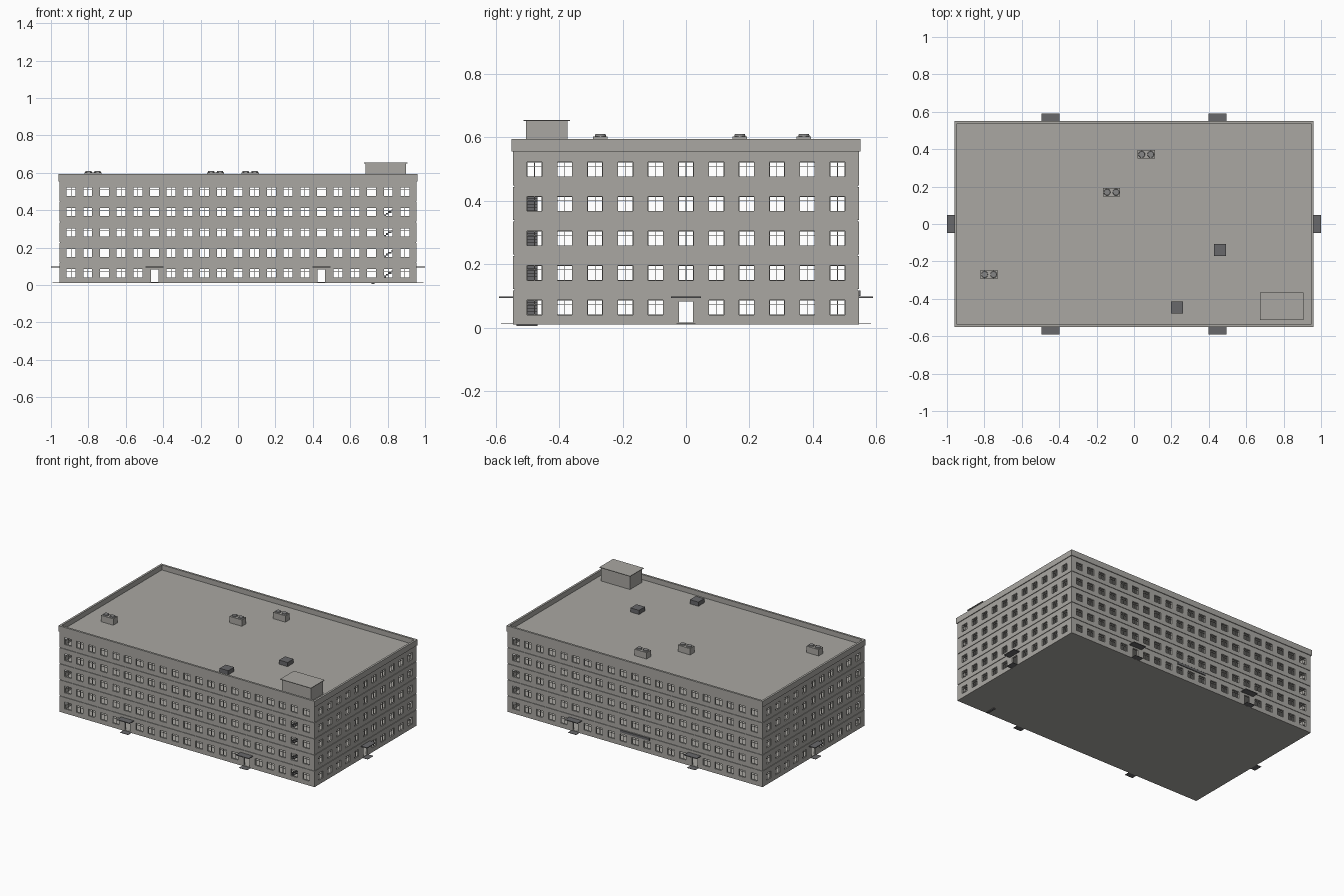
import bpy, bmesh, math
from mathutils import Matrix, Vector

cube = bpy.data.objects.get("Cube")
if cube:
    bpy.data.objects.remove(cube, do_unlink=True)


def material(name, rgb):
    m = bpy.data.materials.new(name)
    m.use_nodes = True
    m.diffuse_color = (*rgb, 1)
    m.node_tree.nodes["Principled BSDF"].inputs["Base Color"].default_value = (*rgb, 1)
    return m


CONCRETE = material("warm grey concrete", (0.40, 0.39, 0.365))
DARK = material("dark grey metal", (0.14, 0.14, 0.145))
FAN = material("fan grey", (0.24, 0.24, 0.24))

HX, HY = 0.955, 0.545            # half size of the wall block
BASE, STOREY, EAVES = 0.01, 0.109, 0.555
ROOF, PARAPET_TOP = 0.56, 0.594
FLOORS = [BASE + STOREY * i for i in range(5)]
SILL, HEAD, WALL = 0.03, 0.076, 0.012
DOOR_TOP = 0.082


def finish(name, bm, mat):
    bmesh.ops.recalc_face_normals(bm, faces=bm.faces)
    me = bpy.data.meshes.new(name)
    bm.to_mesh(me)
    bm.free()
    me.materials.append(mat)
    ob = bpy.data.objects.new(name, me)
    bpy.context.collection.objects.link(ob)
    return ob


def boxes(name, specs, mat, matrix=Matrix()):
    """One object from boxes given as (centre, size)."""
    bm = bmesh.new()
    for centre, size in specs:
        m = matrix @ Matrix.Translation(centre) @ Matrix.Diagonal((*size, 1))
        bmesh.ops.create_cube(bm, size=1, matrix=m)
    return finish(name, bm, mat)


def facade(side, angle, half, depth, cols, win_w, doors, door_w):
    """Pierced wall with grooves, window bars, porches; local -y is outward."""
    turn = Matrix.Rotation(math.radians(angle), 4, 'Z')
    pitch = half * 2 / (cols + 0.4)
    centres = [(i - (cols - 1) / 2) * pitch for i in range(cols)]
    door_x = [centres[i] for i in doors]
    xs = sorted([-half, half] + [c + s * win_w / 2 for c in centres for s in (-1, 1)]
                + [c + s * door_w / 2 for c in door_x for s in (-1, 1)])
    zs = [BASE, DOOR_TOP, EAVES]
    for f in FLOORS:
        zs += [f + SILL, f + HEAD]
        if f > BASE:
            zs += [f - 0.002, f + 0.002]
    zs.sort()

    def is_open(x, z):
        if any(abs(z - f) < 0.002 for f in FLOORS[1:]):
            return True
        level = int((z - BASE) / STOREY)
        for i, c in enumerate(centres):
            if level == 0 and i in doors:
                if abs(x - c) < door_w / 2 and z < DOOR_TOP:
                    return True
            elif abs(x - c) < win_w / 2 and SILL < z - BASE - level * STOREY < HEAD:
                return True
        return False

    bm = bmesh.new()
    for x0, x1 in zip(xs, xs[1:]):
        for z0, z1 in zip(zs, zs[1:]):
            if not is_open((x0 + x1) / 2, (z0 + z1) / 2):
                corners = [(x0, z0), (x1, z0), (x1, z1), (x0, z1)]
                bm.faces.new([bm.verts.new((x, -depth, z)) for x, z in corners])
    bmesh.ops.remove_doubles(bm, verts=bm.verts, dist=1e-5)
    bmesh.ops.transform(bm, matrix=turn, verts=bm.verts)
    wall = finish(side + "_wall", bm, CONCRETE)
    # Faces must point outward so that the thickness grows inward
    out = turn @ Vector((0, -1, 0))
    if wall.data.polygons[0].normal.dot(out) < 0:
        wall.data.flip_normals()
    solid = wall.modifiers.new("thickness", 'SOLIDIFY')
    solid.thickness, solid.offset = WALL, -1

    # Window frames: border, centre mullion and high transom
    bars, t, y = [], 0.002, -depth + 0.007
    h = HEAD - SILL
    for level, f in enumerate(FLOORS):
        for i, c in enumerate(centres):
            if level == 0 and i in doors:
                continue
            z = f + (SILL + HEAD) / 2
            bars.append(((c, y, z), (t, 0.004, h)))
            for dz in (-h / 2, h * 0.22, h / 2):
                bars.append(((c, y, z + dz), (win_w, 0.004, t)))
            for s in (-1, 1):
                bars.append(((c + s * win_w / 2, y, z), (t, 0.004, h)))
    boxes(side + "_window_frames", bars, CONCRETE, turn)

    # Entrance canopies and thresholds
    boxes(side + "_canopies", [((x, -depth - 0.02, 0.096), (0.094, 0.05, 0.005))
                               for x in door_x], DARK, turn)
    boxes(side + "_thresholds", [((x, -depth - 0.018, 0.012), (0.06, 0.04, 0.002))
                                 for x in door_x], DARK, turn)


facade("front", 0, HX, HY, 21, 0.05, (5, 15), 0.04)
facade("back", 180, HX, HY, 21, 0.05, (5, 15), 0.04)
facade("right", 90, HY, HX, 11, 0.047, (5,), 0.045)
facade("left", -90, HY, HX, 11, 0.047, (5,), 0.045)

# Floor slabs, set back to form the storey grooves
inset = 0.004
boxes("ground_floor", [((0, 0, BASE + 0.003), (2 * HX - 0.002, 2 * HY - 0.002, 0.006))], CONCRETE)
boxes("floor_slabs", [((0, 0, f), (2 * (HX - inset), 2 * (HY - inset), 0.01))
                      for f in FLOORS[1:]], CONCRETE)

# Flat roof and parapet band
boxes("roof_deck", [((0, 0, ROOF - 0.005), (2 * HX, 2 * HY, 0.01))], CONCRETE)
PX, PY, PT = 0.96, 0.55, 0.014
PZ, PH = (EAVES + PARAPET_TOP) / 2, PARAPET_TOP - EAVES
boxes("parapet",
      [((0, s * (PY - PT / 2), PZ), (2 * PX, PT, PH)) for s in (-1, 1)]
      + [((s * (PX - PT / 2), 0, PZ), (PT, 2 * (PY - PT), PH)) for s in (-1, 1)], CONCRETE)

# Stair house with overhanging cap
boxes("stair_house", [((0.79, -0.439, 0.604), (0.218, 0.13, 0.094)),
                      ((0.79, -0.439, 0.653), (0.23, 0.146, 0.004))], CONCRETE)

# Straight stair flight in each of the lower storeys
rise, run = STOREY, 0.18
steps = 12
flights = []
for f in FLOORS[:4]:
    for i in range(steps):
        k = (i + 0.5) / steps
        flights.append(((0.715 + run * k, -0.501, f - 0.005 + rise * k),
                        (run / steps, 0.066, rise / steps)))
boxes("stair_flights", flights, DARK)

# Roof ventilators with paired round fans
VENTS = [(-0.775, -0.27), (-0.12, 0.17), (0.065, 0.372)]
boxes("vent_boxes", [((x, y, 0.58), (0.092, 0.046, 0.046)) for x, y in VENTS], CONCRETE)
bm = bmesh.new()
for x, y in VENTS:
    for s in (-1, 1):
        bmesh.ops.create_cone(bm, cap_ends=True, segments=16, radius1=0.018, radius2=0.016,
                              depth=0.008, matrix=Matrix.Translation((x + s * 0.024, y, 0.606)))
finish("vent_fans", bm, FAN)

# Roof hatches
boxes("roof_hatches", [((x, y, 0.574), (0.064, 0.064, 0.028))
                       for x, y in ((0.46, -0.14), (0.23, -0.447))], DARK)

# Blank name plate on the back wall
boxes("back_plate", [((0, HY + 0.003, 0.108), (0.22, 0.006, 0.016))], DARK)
